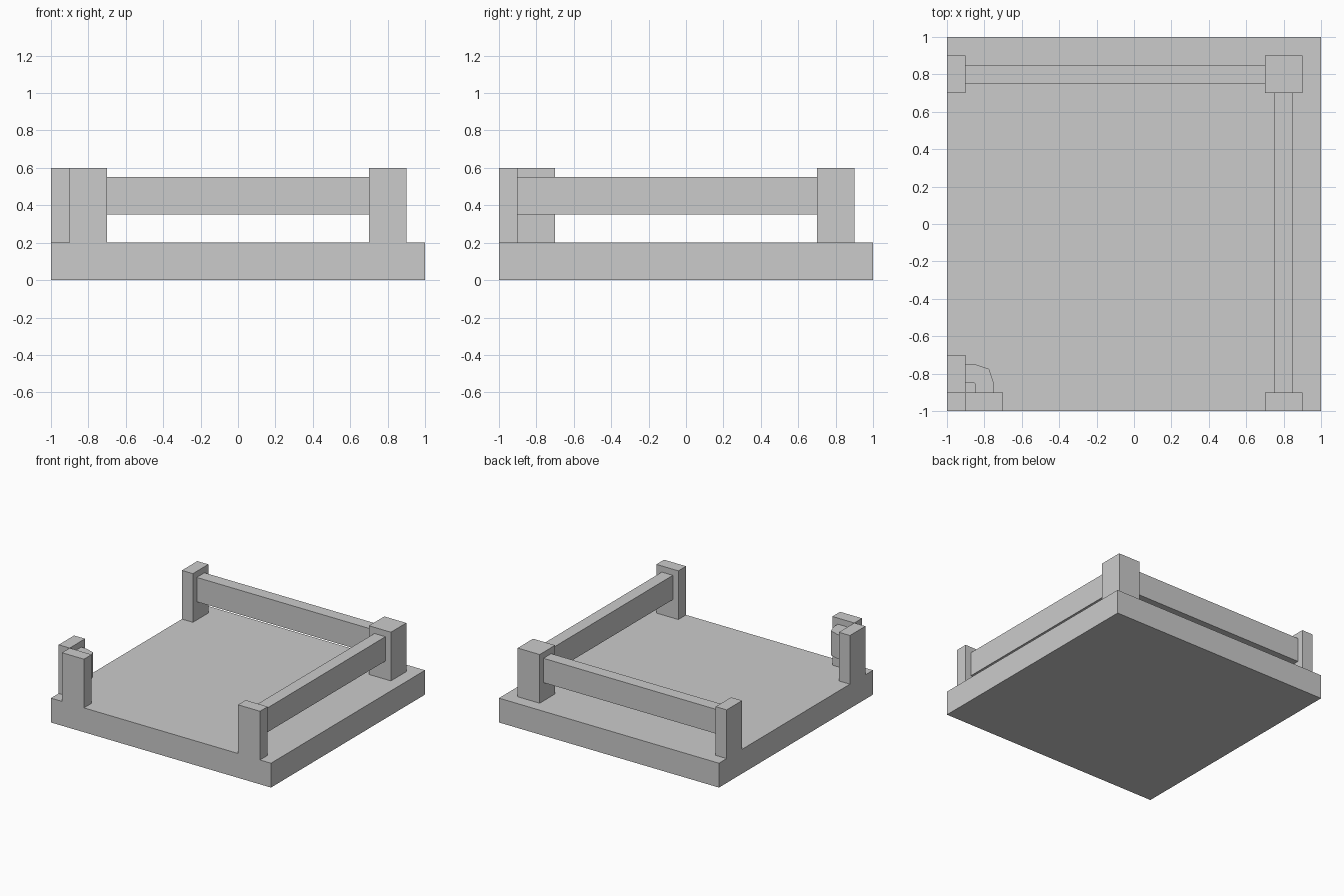
import bpy

if "Cube" in bpy.data.objects:
    bpy.data.objects.remove(bpy.data.objects["Cube"])

RAIL_Z = (0.35, 0.55)
POST_Z = (0.2, 0.6)


def prism(name, outline, z):
    """Extrude a counter-clockwise xy outline between two heights."""
    n = len(outline)
    verts = [(x, y, h) for h in z for x, y in outline]
    faces = [tuple(reversed(range(n))), tuple(range(n, 2 * n))]
    faces += [(i, (i + 1) % n, (i + 1) % n + n, i + n) for i in range(n)]
    mesh = bpy.data.meshes.new(name)
    mesh.from_pydata(verts, [], faces)
    obj = bpy.data.objects.new(name, mesh)
    bpy.context.collection.objects.link(obj)
    return obj


def box(name, x, y, z):
    return prism(name, [(x[0], y[0]), (x[1], y[0]), (x[1], y[1]), (x[0], y[1])], z)


# Ground slab
box("base_slab", (-1, 1), (-1, 1), (0, 0.2))

# Full corner post, and half posts cut off at the tile edges
box("corner_post", (0.7, 0.9), (0.7, 0.9), POST_Z)
box("back_left_post", (-1, -0.9), (0.7, 0.9), POST_Z)
box("front_right_post", (0.7, 0.9), (-1, -0.9), POST_Z)
box("inner_left_post", (-1, -0.9), (-0.9, -0.7), POST_Z)
box("inner_front_post", (-0.9, -0.7), (-1, -0.9), POST_Z)

# Straight rails
box("back_rail", (-0.9, 0.7), (0.75, 0.85), RAIL_Z)
box("right_rail", (0.75, 0.85), (-0.9, 0.7), RAIL_Z)

# Bent rail around the inner corner, symmetric about the diagonal
outer = [(-0.75, -0.9), (-0.75, -0.85), (-0.775, -0.775), (-0.85, -0.75), (-0.9, -0.75)]
inner = [(-0.9, -0.85), (-0.855, -0.85), (-0.85, -0.855), (-0.85, -0.9)]
prism("bent_rail", outer + inner, RAIL_Z)
